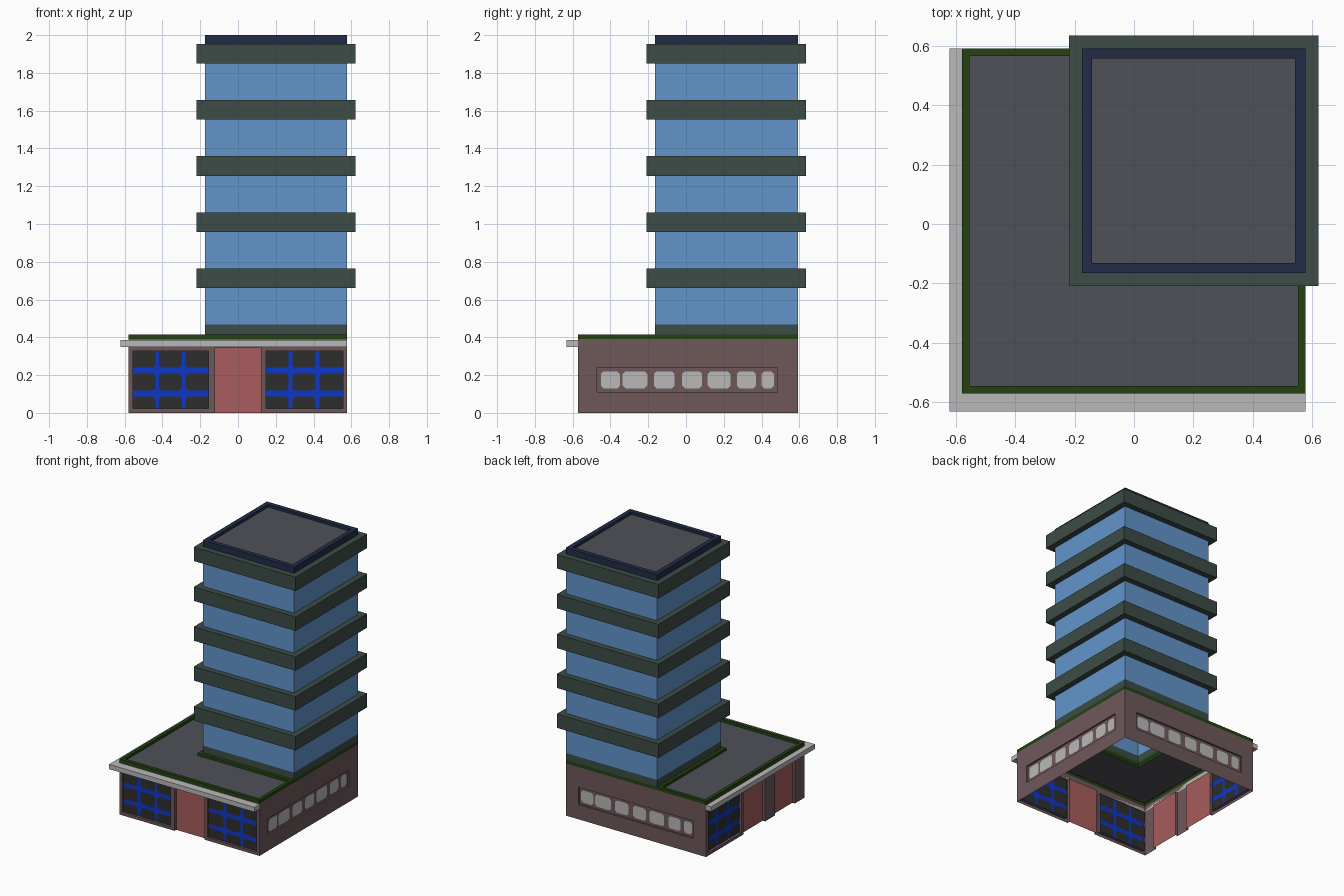
import bpy, bmesh

if "Cube" in bpy.data.objects:
    bpy.data.objects.remove(bpy.data.objects["Cube"])


def lin(c):
    c /= 255
    return c / 12.92 if c <= 0.04045 else ((c + 0.055) / 1.055) ** 2.4


COLOURS = {
    "mauve_wall": (110, 88, 90), "sky_glass": (98, 149, 203), "slate_band": (60, 76, 71),
    "roof_grey": (80, 80, 88), "navy_cap": (33, 44, 72), "green_trim": (35, 66, 18),
    "pale_grey": (185, 185, 185), "red_door": (168, 92, 92), "dark_pane": (45, 45, 45),
    "blue_bar": (13, 55, 200)}
NAMES = list(COLOURS)
MATS = []
for name, rgb in COLOURS.items():
    m = bpy.data.materials.new(name)
    m.diffuse_color = (*[lin(c) for c in rgb], 1)
    m.use_nodes = True
    m.node_tree.nodes["Principled BSDF"].inputs["Base Color"].default_value = m.diffuse_color
    MATS.append(m)

X0, X1, Y0, Y1 = -0.58, 0.578, -0.572, 0.592   # base footprint
TX, TY = -0.175, -0.165                        # tower inner corner
WALL, RIM = 0.39, 0.415


class Part:
    """Collects coloured polygons into one object."""
    def __init__(self, name):
        self.name, self.bm = name, bmesh.new()

    def face(self, pts, mat):
        f = self.bm.faces.new([self.bm.verts.new(p) for p in pts])
        f.material_index = NAMES.index(mat)

    def loop(self, a, za, b, zb, mat):
        n = len(a)
        for i in range(n):
            j = (i + 1) % n
            self.face([(*a[i], za), (*a[j], za), (*b[j], zb), (*b[i], zb)], mat)

    def done(self):
        bm = self.bm
        bmesh.ops.remove_doubles(bm, verts=bm.verts, dist=1e-5)
        used = sorted({f.material_index for f in bm.faces})
        me = bpy.data.meshes.new(self.name)
        for f in bm.faces:
            f.material_index = used.index(f.material_index)
        bm.to_mesh(me)
        bm.free()
        for k in used:
            me.materials.append(MATS[k])
        bpy.context.collection.objects.link(bpy.data.objects.new(self.name, me))


def rect(x0, x1, y0, y1, grow=0.0):
    return [(x0 - grow, y0 - grow), (x1 + grow, y0 - grow),
            (x1 + grow, y1 + grow), (x0 - grow, y1 + grow)]


def pane(part, P, u0, u1, z0, z1, d, mat, cuts):
    """Thin plate with chosen corners chamfered (order: bl, br, tr, tl), on both sides of the sheet."""
    out = []
    corners = [(u0, z0, 1, 1), (u1, z0, -1, 1), (u1, z1, -1, -1), (u0, z1, 1, -1)]
    for i, (u, z, su, sz) in enumerate(corners):
        c = cuts[i]
        if c == 0:
            out.append((u, z))
            continue
        a, b = (u + su * c, z), (u, z + sz * c)
        out += [b, a] if i % 2 == 0 else [a, b]
    part.face([P(u, z, d - 0.003) for u, z in out], mat)
    part.face([P(u, z, d + 0.003) for u, z in reversed(out)], mat)


def glazing(part, P, u0, u1, z0, z1, d):
    """Three by three dark panes over a blue bar sheet."""
    w = u1 - u0
    us = [(u0, u0 + .295 * w), (u0 + .345 * w, u0 + .645 * w), (u0 + .695 * w, u1)]
    zs = [(z0, .087), (.118, .208), (.24, z1)]
    for i, (a, b) in enumerate(us):
        for j, (c, e) in enumerate(zs):
            le, ri, bo, to = i > 0, i < 2, j > 0, j < 2
            cuts = [.014 * (h and v) for h, v in ((le, bo), (ri, bo), (ri, to), (le, to))]
            pane(part, P, a, b, c, e, d, "dark_pane", cuts)


def strip(part, P, u0, u1, z0, z1, d):
    """Row of seven pale panes in the long slot."""
    row = [(-.45, -.35), (-.335, -.205), (-.17, -.06), (-.02, .085),
           (.115, .235), (.27, .37), (.40, .465)]
    mid = (u0 + u1) / 2 - 0.0075
    for a, b in row:
        pane(part, P, a + mid, b + mid, .13, .22, d, "pale_grey", [.014] * 4)


def wall(name, P, ua, ub, openings):
    """Sheet wall with recessed openings (u0, u1, z0, z1, depth, sheet colour, detail)."""
    part = Part(name)
    us = sorted({ua, ub, *[v for o in openings for v in o[:2]]})
    zs = sorted({0, WALL, *[v for o in openings for v in o[2:4]]})
    for a, b in zip(us, us[1:]):
        for c, e in zip(zs, zs[1:]):
            mu, mz = (a + b) / 2, (c + e) / 2
            if not any(o[0] < mu < o[1] and o[2] < mz < o[3] for o in openings):
                part.face([P(a, c, 0), P(b, c, 0), P(b, e, 0), P(a, e, 0)], "mauve_wall")
    for a, b, c, e, d, mat, detail in openings:
        q = [(a, c), (b, c), (b, e), (a, e)]
        for i in range(4):
            if i == 0 and c == 0:
                continue
            p, r = q[i], q[(i + 1) % 4]
            part.face([P(*p, 0), P(*r, 0), P(*r, d), P(*p, d)], "mauve_wall")
        part.face([P(u, z, d) for u, z in q], mat)
        if detail:
            detail(part, P, a, b, c, e, d)
    part.done()


# Base walls, u runs to the right as seen from outside
def win(a, b):
    return (a, b, .022, .328, .02, "blue_bar", glazing)


def door(a, b):
    return (a, b, 0, .345, .02, "red_door", None)


def slot(a, b):
    return (a, b, .11, .24, .012, "mauve_wall", strip)


wall("front_wall", lambda u, z, d: (u, Y0 + d, z), X0, X1,
     [win(-.555, -.155), door(-.122, .122), win(.147, .555)])
wall("left_wall", lambda u, z, d: (X0 + d, -u, z), -Y1, -Y0,
     [win(-.565, -.175), door(-.15, .105), door(.22, .455)])
wall("right_wall", lambda u, z, d: (X1 - d, u, z), Y0, Y1, [slot(-.47, .485)])
wall("back_wall", lambda u, z, d: (-u, Y1 - d, z), -X1, -X0, [slot(-.475, .475)])

# Green rim around the base and its L-shaped parapet and roof
rim = Part("green_parapet")
full = rect(X0, X1, Y0, Y1)
rim.loop(full, WALL, full, RIM, "green_trim")
t = .025
outer = [(X0, Y0), (X1, Y0), (X1, TY), (TX, TY), (TX, Y1), (X0, Y1)]
inner = [(X0 + t, Y0 + t), (X1 - t, Y0 + t), (X1 - t, TY - t),
         (TX - t, TY - t), (TX - t, Y1 - t), (X0 + t, Y1 - t)]
ROOF = .395
rim.loop(outer, RIM, inner, RIM, "green_trim")
rim.loop(inner, RIM, inner, ROOF, "green_trim")
for p, r in ((outer[3], outer[2]), (outer[4], outer[3])):
    rim.face([(*p, WALL), (*r, WALL), (*r, RIM), (*p, RIM)], "green_trim")
rim.done()
roof = Part("base_roof")
roof.face([(*p, ROOF) for p in inner], "roof_grey")
roof.done()

# Canopy along the front and left
can = Part("canopy")
lo, hi = .35, .386
shape = [(-.622, -.632), (X1, -.632), (X1, Y0), (X0, Y0), (X0, Y1), (-.622, Y1)]
can.loop(shape, lo, shape, hi, "pale_grey")
can.face([(*p, hi) for p in shape], "pale_grey")
can.face([(*p, lo) for p in reversed(shape)], "pale_grey")
can.done()

# Tower: one stepped skin with glass floors and projecting bands
tower = Part("tower")
body, wide = rect(TX, X1, TY, Y1), rect(TX, X1, TY, Y1, .044)
tower.loop(body, RIM, body, .467, "slate_band")
z = .467
for k in range(5):
    lo = .66 + .2975 * k
    hi = lo + .104
    tower.loop(body, z, body, lo, "sky_glass")
    tower.loop(body, lo, wide, lo, "slate_band")
    tower.loop(wide, lo, wide, hi, "slate_band")
    tower.loop(wide, hi, body, hi, "slate_band")
    z = hi
# Navy cap with sunken roof
deck = rect(TX, X1, TY, Y1, -.034)
tower.loop(body, z, body, 2, "navy_cap")
tower.loop(body, 2, deck, 2, "navy_cap")
tower.loop(deck, 2, deck, 1.98, "navy_cap")
tower.face([(*p, 1.98) for p in deck], "roof_grey")
tower.done()
